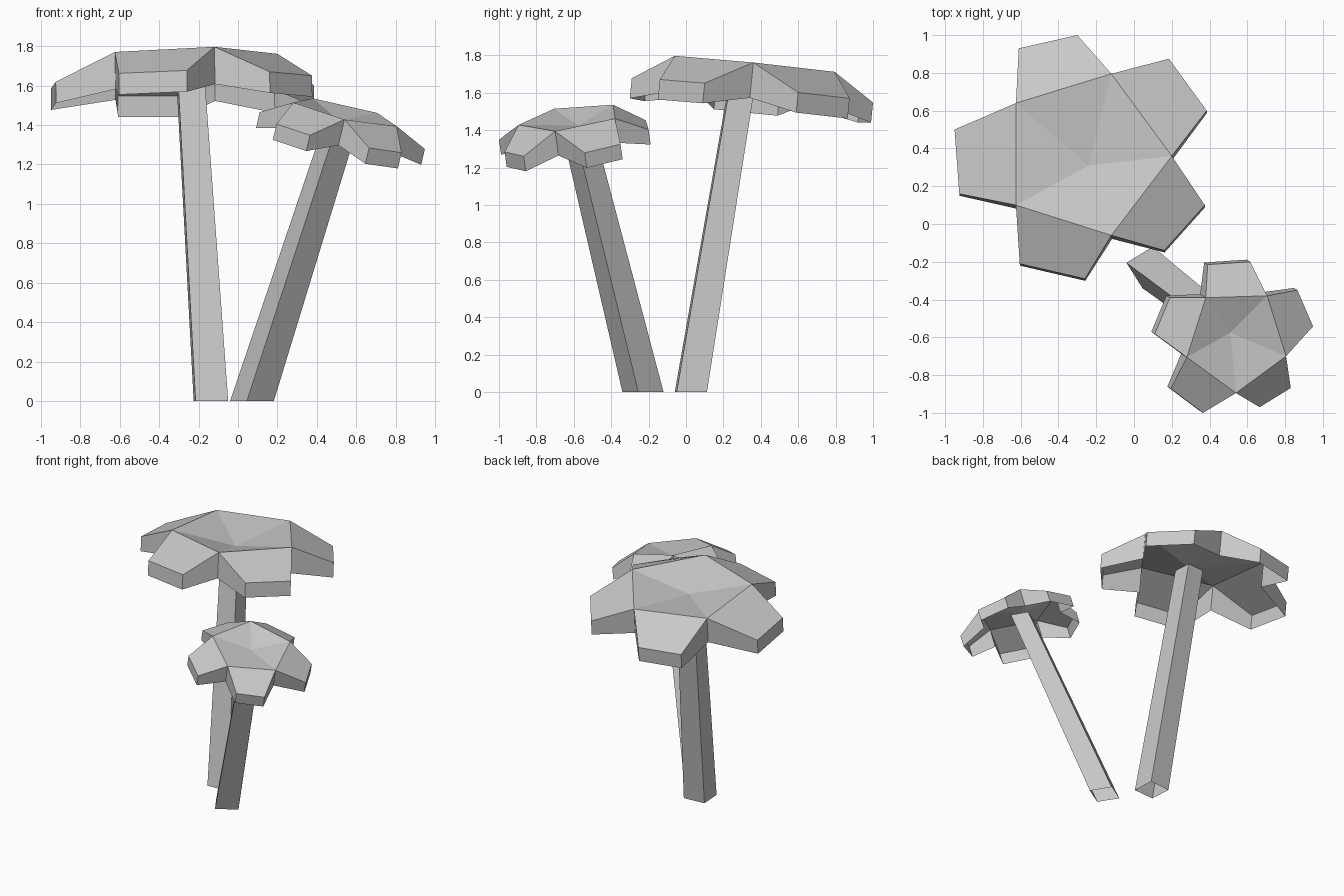
import bpy
import bmesh
from mathutils import Vector

default_cube = bpy.data.objects.get("Cube")
if default_cube:
    bpy.data.objects.remove(default_cube, do_unlink=True)

# Single flat colour
grey = bpy.data.materials.new("plain_grey")
grey.use_nodes = True
grey_rgba = (0.58, 0.58, 0.58, 1)
grey.diffuse_color = grey_rgba
grey.node_tree.nodes["Principled BSDF"].inputs["Base Color"].default_value = grey_rgba


def finish(bm, name):
    """Turn a bmesh into a flat shaded, coloured object."""
    bm.normal_update()
    mesh = bpy.data.meshes.new(name)
    bm.to_mesh(mesh)
    bm.free()
    mesh.materials.append(grey)
    obj = bpy.data.objects.new(name, mesh)
    bpy.context.collection.objects.link(obj)
    return obj


def make_trunk(name, base, base_centre, top_centre, taper):
    """Open four-sided leaning tube that narrows towards the crown."""
    bm = bmesh.new()
    low_centre, high_centre = Vector(base_centre), Vector(top_centre)
    low = [Vector((x, y, 0)) for x, y in base]
    high = [high_centre + (p - low_centre) * taper for p in low]
    low = [bm.verts.new(p) for p in low]
    high = [bm.verts.new(p) for p in high]
    for i in range(len(low)):
        j = (i + 1) % len(low)
        bm.faces.new((low[i], low[j], high[j], high[i]))
    return finish(bm, name)


def make_crown(name, corners, tips, centre, origin, slope, droop, thick, tip_thick, dip):
    """Tilted five-sided canopy, open below, with a sunken centre and drooping fronds."""
    bm = bmesh.new()
    ox, oy, oz = origin
    sx, sy = slope
    normal = Vector((-sx, -sy, 1)).normalized()

    def on_plane(xy, lower):
        x, y = xy
        return Vector((x, y, oz + sx * (x - ox) + sy * (y - oy) - lower))

    def edge_pair(xy, lower, depth):
        top = on_plane(xy, lower)
        return bm.verts.new(top), bm.verts.new(top - normal * depth)

    hub = bm.verts.new(on_plane(centre, dip))
    rim = [edge_pair(p, 0, thick) for p in corners]
    for i, (first, second) in enumerate(tips):
        a, b = rim[i], rim[(i + 1) % len(rim)]
        c = edge_pair(second, droop, tip_thick)
        d = edge_pair(first, droop, tip_thick)
        # Canopy sector and its frond
        bm.faces.new((hub, a[0], b[0]))
        bm.faces.new((a[0], d[0], c[0], b[0]))
        # Skirt around the frond
        for p, q in ((a, d), (d, c), (c, b)):
            bm.faces.new((q[0], p[0], p[1], q[1]))
    return finish(bm, name)


# Tall tree
make_trunk("tall_trunk",
           [(-0.215, -0.06), (-0.05, -0.05), (-0.06, 0.112), (-0.225, 0.1)],
           (-0.137, 0.025, 0), (-0.242, 0.301, 1.66), 0.82)
make_crown("tall_crown",
           [(-0.12, -0.06), (0.2, 0.36), (-0.12, 0.795), (-0.625, 0.64), (-0.625, 0.1)],
           [((0.16, -0.14), (0.375, 0.1)),
            ((0.385, 0.6), (0.185, 0.875)),
            ((-0.3, 1.0), (-0.61, 0.93)),
            ((-0.95, 0.5), (-0.925, 0.16)),
            ((-0.605, -0.21), (-0.26, -0.29))],
           (-0.24, 0.31), (-0.12, -0.06, 1.797), (0.02, -0.1),
           droop=0.14, thick=0.19, tip_thick=0.108, dip=0.085)

# Short tree
make_trunk("short_trunk",
           [(-0.04, -0.205), (0.045, -0.34), (0.182, -0.255), (0.1, -0.12)],
           (0.07, -0.23, 0), (0.518, -0.575, 1.39), 0.795)
make_crown("short_crown",
           [(0.54, -0.895), (0.805, -0.7), (0.705, -0.38), (0.38, -0.39), (0.28, -0.705)],
           [((0.665, -0.97), (0.83, -0.868)),
            ((0.948, -0.542), (0.865, -0.35)),
            ((0.615, -0.2), (0.39, -0.215)),
            ((0.19, -0.39), (0.11, -0.582)),
            ((0.195, -0.872), (0.365, -1.0))],
           (0.51, -0.575), (0.28, -0.7, 1.515), (-0.23, 0.14),
           droop=0.105, thick=0.135, tip_thick=0.083, dip=0.055)
